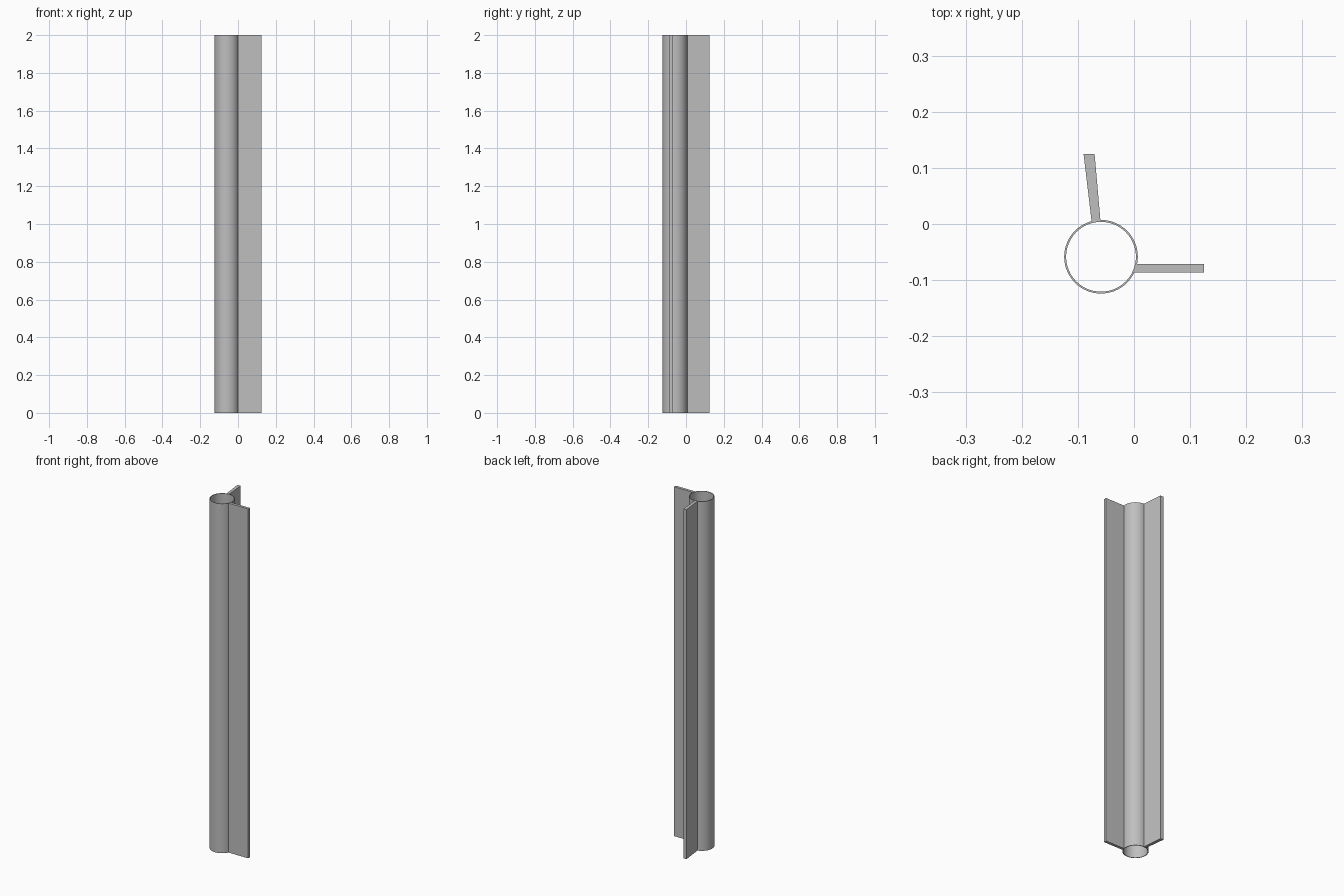
import bpy
import bmesh
from math import cos, sin, tau

cube = bpy.data.objects.get("Cube")
if cube:
    bpy.data.objects.remove(cube, do_unlink=True)

HEIGHT = 2.0
CX, CY = -0.0588, -0.0584
OUTER, INNER = 0.0656, 0.0622
SEGMENTS = 64

grey = bpy.data.materials.new("plain grey")
grey.use_nodes = True
colour = (0.52, 0.52, 0.52, 1)
grey.diffuse_color = colour
grey.node_tree.nodes["Principled BSDF"].inputs["Base Color"].default_value = colour


def make_object(name, bm):
    bmesh.ops.recalc_face_normals(bm, faces=bm.faces)
    mesh = bpy.data.meshes.new(name)
    bm.to_mesh(mesh)
    bm.free()
    mesh.materials.append(grey)
    obj = bpy.data.objects.new(name, mesh)
    bpy.context.collection.objects.link(obj)
    return obj


def extrude_up(bm, faces):
    result = bmesh.ops.extrude_face_region(bm, geom=faces, use_keep_orig=True)
    verts = [v for v in result["geom"] if isinstance(v, bmesh.types.BMVert)]
    bmesh.ops.translate(bm, verts=verts, vec=(0, 0, HEIGHT))


def circle_point(radius, i):
    a = tau * i / SEGMENTS
    return (CX + radius * cos(a), CY + radius * sin(a), 0)


# Thin-walled open tube: a ring profile extruded to full height
bm = bmesh.new()
rings = [[bm.verts.new(circle_point(r, i)) for i in range(SEGMENTS)]
         for r in (OUTER, INNER)]
ring_faces = []
for i in range(SEGMENTS):
    j = (i + 1) % SEGMENTS
    ring_faces.append(bm.faces.new(
        (rings[0][i], rings[0][j], rings[1][j], rings[1][i])))
extrude_up(bm, ring_faces)
tube = make_object("tube", bm)
bpy.context.view_layer.objects.active = tube
tube.select_set(True)
bpy.ops.object.shade_smooth_by_angle()
tube.select_set(False)

# Two solid fins whose inner edges sit in the tube wall
fins = {
    "side_fin": [(-0.001, -0.0868), (0.1244, -0.0868),
                 (0.1244, -0.0712), (0.0045, -0.0712)],
    "back_fin": [(-0.0598, 0.0062), (-0.0702, 0.1244),
                 (-0.0898, 0.1244), (-0.0755, 0.004)],
}
for name, outline in fins.items():
    bm = bmesh.new()
    base = bm.faces.new([bm.verts.new((x, y, 0)) for x, y in outline])
    extrude_up(bm, [base])
    make_object(name, bm)
